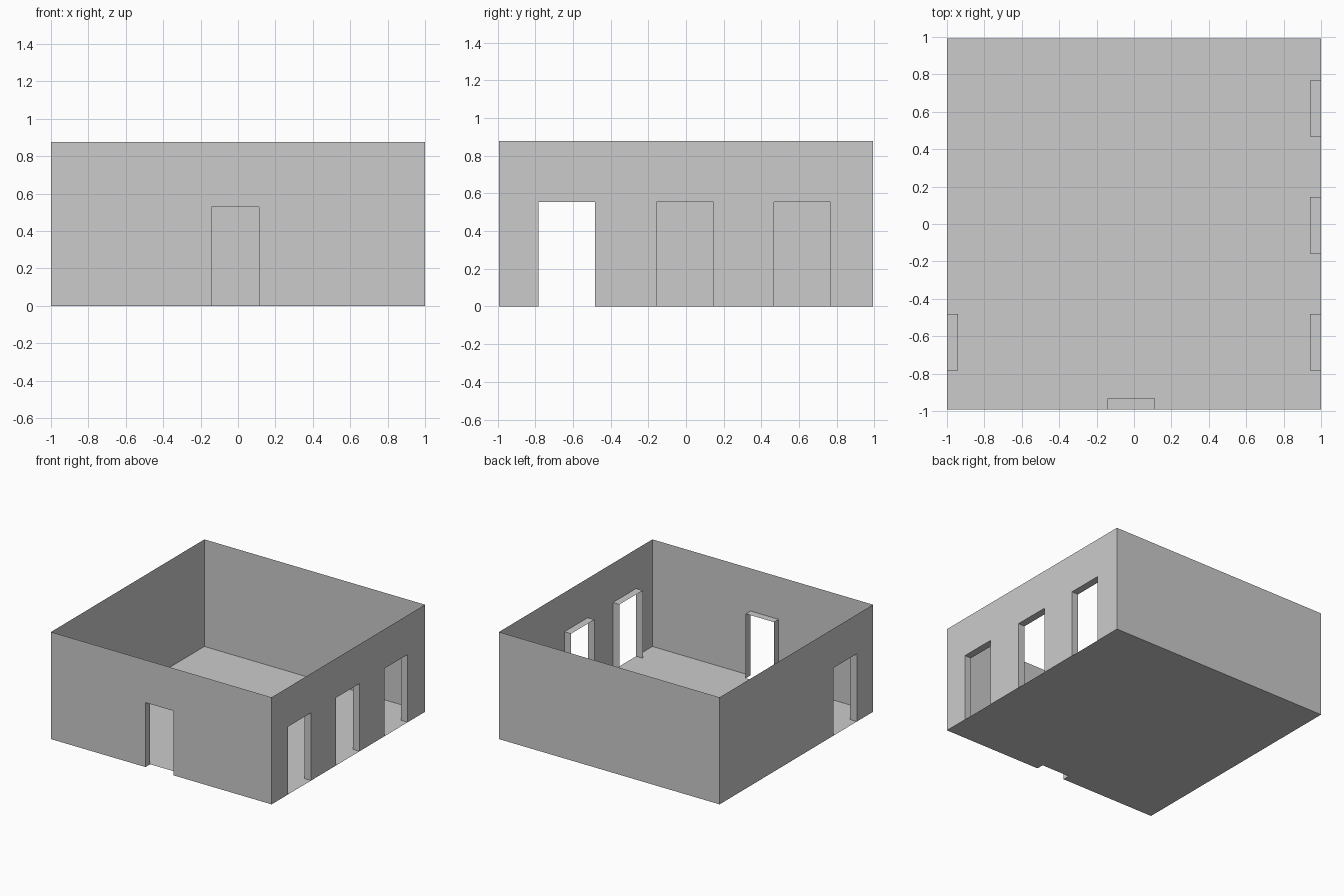
import bpy
from mathutils import Vector

if "Cube" in bpy.data.objects:
    bpy.data.objects.remove(bpy.data.objects["Cube"])

HX, HY, H = 1.0, 0.993, 0.877   # half width, half depth, wall height
DEPTH = 0.06                    # door reveal depth
SIDE_TOP, FRONT_TOP = 0.555, 0.528


def make(name, polys):
    mesh = bpy.data.meshes.new(name)
    verts = [v for p in polys for v in p]
    faces, n = [], 0
    for p in polys:
        faces.append(list(range(n, n + len(p))))
        n += len(p)
    mesh.from_pydata(verts, [], faces)
    mesh.update()
    obj = bpy.data.objects.new(name, mesh)
    bpy.context.collection.objects.link(obj)
    return obj


def wall(name, start, end, doors=(), top=0):
    """Thin wall running start -> end (outside on the right), with doors (a, b) along it."""
    start, end = Vector(start).to_3d(), Vector(end).to_3d()
    along = (end - start).normalized()
    inward = Vector((-along.y, along.x, 0))
    length = (end - start).length

    def at(s, z, d=0):
        return start + along * s + inward * d + Vector((0, 0, z))

    # outline with door notches along the bottom edge
    outline = [at(0, 0)]
    for a, b in doors:
        outline += [at(a, 0), at(a, top), at(b, top), at(b, 0)]
    outline += [at(length, 0), at(length, H), at(0, H)]
    make(name, [outline])

    # door reveals: two jambs and a lintel going inward
    for i, (a, b) in enumerate(doors):
        path = [(a, 0), (a, top), (b, top), (b, 0)]
        strips = [[at(*p), at(*p, DEPTH), at(*q, DEPTH), at(*q)]
                  for p, q in zip(path, path[1:])]
        make(f"{name}_door_reveal_{i + 1}", strips)


# Door positions measured on the axes
front_door = (-0.143, 0.112)
right_doors = [(-0.783, -0.482), (-0.157, 0.145), (0.467, 0.768)]
left_door = right_doors[0]

# Walls, going round anticlockwise
wall("front_wall", (-HX, -HY), (HX, -HY),
     [(front_door[0] + HX, front_door[1] + HX)], FRONT_TOP)
wall("right_wall", (HX, -HY), (HX, HY),
     [(a + HY, b + HY) for a, b in right_doors], SIDE_TOP)
wall("back_wall", (HX, HY), (-HX, HY))
wall("left_wall", (-HX, HY), (-HX, -HY),
     [(HY - left_door[1], HY - left_door[0])], SIDE_TOP)

# Floor, cut back at the front doorway
a, b = front_door
make("floor", [[(x, y, 0) for x, y in (
    (-HX, -HY), (a, -HY), (a, -HY + DEPTH), (b, -HY + DEPTH), (b, -HY),
    (HX, -HY), (HX, HY), (-HX, HY))]])
